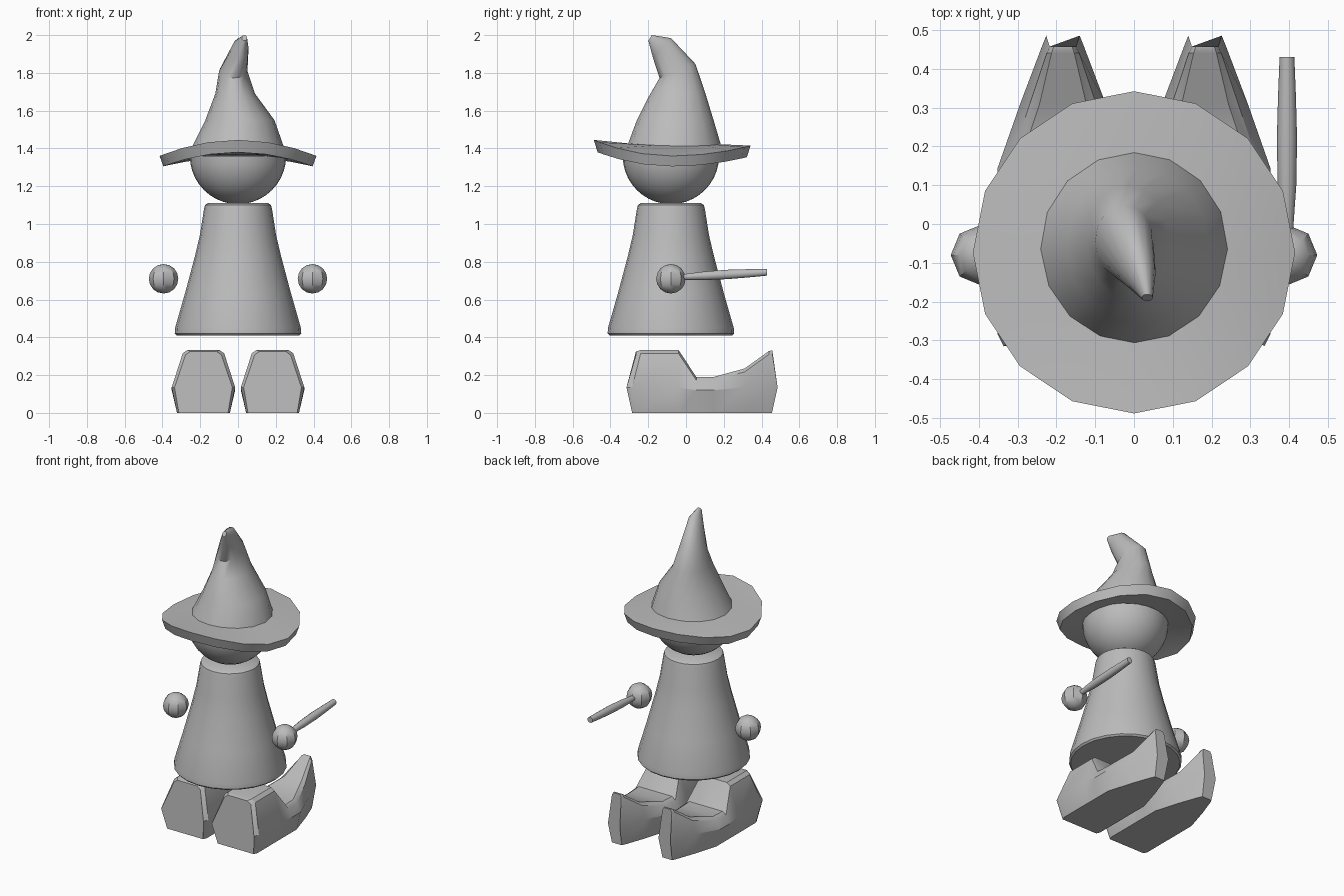
import bpy, math
from math import sin, cos, pi

if "Cube" in bpy.data.objects:
    bpy.data.objects.remove(bpy.data.objects["Cube"])

grey = bpy.data.materials.new("plain grey")
grey.diffuse_color = (0.5, 0.5, 0.5, 1)
grey.use_nodes = True
grey.node_tree.nodes["Principled BSDF"].inputs["Base Color"].default_value = grey.diffuse_color
CY = -0.08  # y of the figure's axis


def loft(name, rings, angle=30):
    """Skin equal-length rings of points and cap both ends."""
    n = len(rings[0])
    verts = [p for r in rings for p in r]
    faces = [tuple(reversed(range(n)))]
    for k in range(len(rings) - 1):
        for i in range(n):
            a, b = k * n + i, k * n + (i + 1) % n
            faces.append((a, b, b + n, a + n))
    faces.append(tuple(range((len(rings) - 1) * n, len(rings) * n)))
    me = bpy.data.meshes.new(name)
    me.from_pydata(verts, [], faces)
    ob = bpy.data.objects.new(name, me)
    bpy.context.collection.objects.link(ob)
    return finish(ob, angle)


def finish(ob, angle=30):
    if not ob.data.materials:
        ob.data.materials.append(grey)
    bpy.ops.object.select_all(action='DESELECT')
    ob.select_set(True)
    bpy.context.view_layer.objects.active = ob
    bpy.ops.object.mode_set(mode='EDIT')
    bpy.ops.mesh.select_all(action='SELECT')
    bpy.ops.mesh.normals_make_consistent(inside=False)
    bpy.ops.object.mode_set(mode='OBJECT')
    bpy.ops.object.shade_smooth_by_angle(angle=math.radians(angle))
    return ob


def ring(c, rx, ry, dz=0, n=16):
    """Ellipse around c; dz tilts it up towards the back."""
    return [(c[0] + rx * cos(t), c[1] + ry * sin(t), c[2] + dz * sin(t))
            for t in (2 * pi * i / n for i in range(n))]


# Robe: flared body
robe = [(0.41, 0.325), (0.42, 0.335), (0.45, 0.333), (0.635, 0.28), (0.83, 0.228),
        (0.94, 0.202), (1.08, 0.18), (1.1, 0.175), (1.11, 0.16)]
loft("robe", [ring((0, CY, z), r, r, n=24) for z, r in robe], 40)

# Head: half ball tucked under the hat
R = 0.255
loft("head", [ring((0, CY, 1.36 - R * cos(a)), R * sin(a), R * sin(a), n=32)
              for a in (pi / 2 * k / 10 + 0.01 * (k == 0) for k in range(11))])


# Hat brim: wavy, raised at front and back
def brim_ring(r, base, wave):
    out = []
    for i in range(16):
        t = 2 * pi * i / 16
        lift = wave * sin(t) ** 2 * (1.0 if sin(t) < 0 else 0.65)
        out.append((r * cos(t), -0.073 + r * sin(t), base + lift))
    return out


loft("hat_brim", [brim_ring(0.22, 1.368, 0.0), brim_ring(0.395, 1.305, 0.075),
                  brim_ring(0.415, 1.36, 0.085), brim_ring(0.235, 1.415, 0.012)])

# Hat cone: leaning to a bent tip
cone = [((0, -0.065, 1.41), 0.242, 0.25, 0.008),
        ((0.01, -0.057, 1.55), 0.183, 0.203, 0.0),
        ((-0.015, -0.047, 1.69), 0.105, 0.147, 0.01),
        ((-0.025, -0.045, 1.81), 0.075, 0.095, 0.037),
        ((0.013, -0.127, 1.932), 0.043, 0.048, 0.052),
        ((0.034, -0.19, 1.985), 0.014, 0.009, 0.015)]
loft("hat_cone", [ring(c, rx, ry, dz) for c, rx, ry, dz in cone], 40)

# Hands: eight-sided balls
for side, label in ((-1, "left"), (1, "right")):
    bpy.ops.mesh.primitive_uv_sphere_add(segments=8, ring_count=8, radius=0.078,
                                         location=(side * 0.394, CY, 0.71))
    hand = bpy.context.object
    hand.name = label + "_hand"
    finish(hand)

# Wand: thin stick, thickest in the middle
wand = [(-0.04, 0.717, 0.016), (0.0, 0.72, 0.017), (0.1, 0.726, 0.024),
        (0.22, 0.733, 0.026), (0.33, 0.739, 0.023), (0.43, 0.745, 0.019)]
loft("wand", [[(0.394 + r * cos(2 * pi * i / 10), y, z + r * sin(2 * pi * i / 10))
               for i in range(10)] for y, z, r in wand], 40)

# Shoes: sections from heel to upturned toe
# (y bottom, y middle, y top, top height, half widths bottom, middle, top)
shoe = [(-0.285, -0.315, -0.265, 0.325, 0.13, 0.153, 0.095),
        (-0.26, -0.285, -0.24, 0.333, 0.14, 0.168, 0.11),
        (-0.04, -0.04, -0.04, 0.333, 0.14, 0.168, 0.11),
        (0.055, 0.055, 0.055, 0.19, 0.14, 0.168, 0.145),
        (0.145, 0.145, 0.145, 0.19, 0.14, 0.168, 0.14),
        (0.31, 0.31, 0.31, 0.235, 0.09, 0.11, 0.085),
        (0.435, 0.455, 0.44, 0.328, 0.045, 0.055, 0.042),
        (0.455, 0.485, 0.457, 0.33, 0.035, 0.043, 0.034)]
for side, label in ((-1, "left"), (1, "right")):
    x = side * 0.183
    rings = []
    for yb, ym, yt, zt, wb, wm, wt in shoe:
        e = min(0.025, wt * 0.3)  # softened top edge
        half = [(wb, yb, 0), (wm, ym, 0.135 if zt > 0.2 else 0.12),
                (wt, yt, zt - 0.018), (wt - e, yt, zt)]
        rings.append([(x + w, y, z) for w, y, z in half] +
                     [(x - w, y, z) for w, y, z in reversed(half)])
    loft(label + "_shoe", rings)
